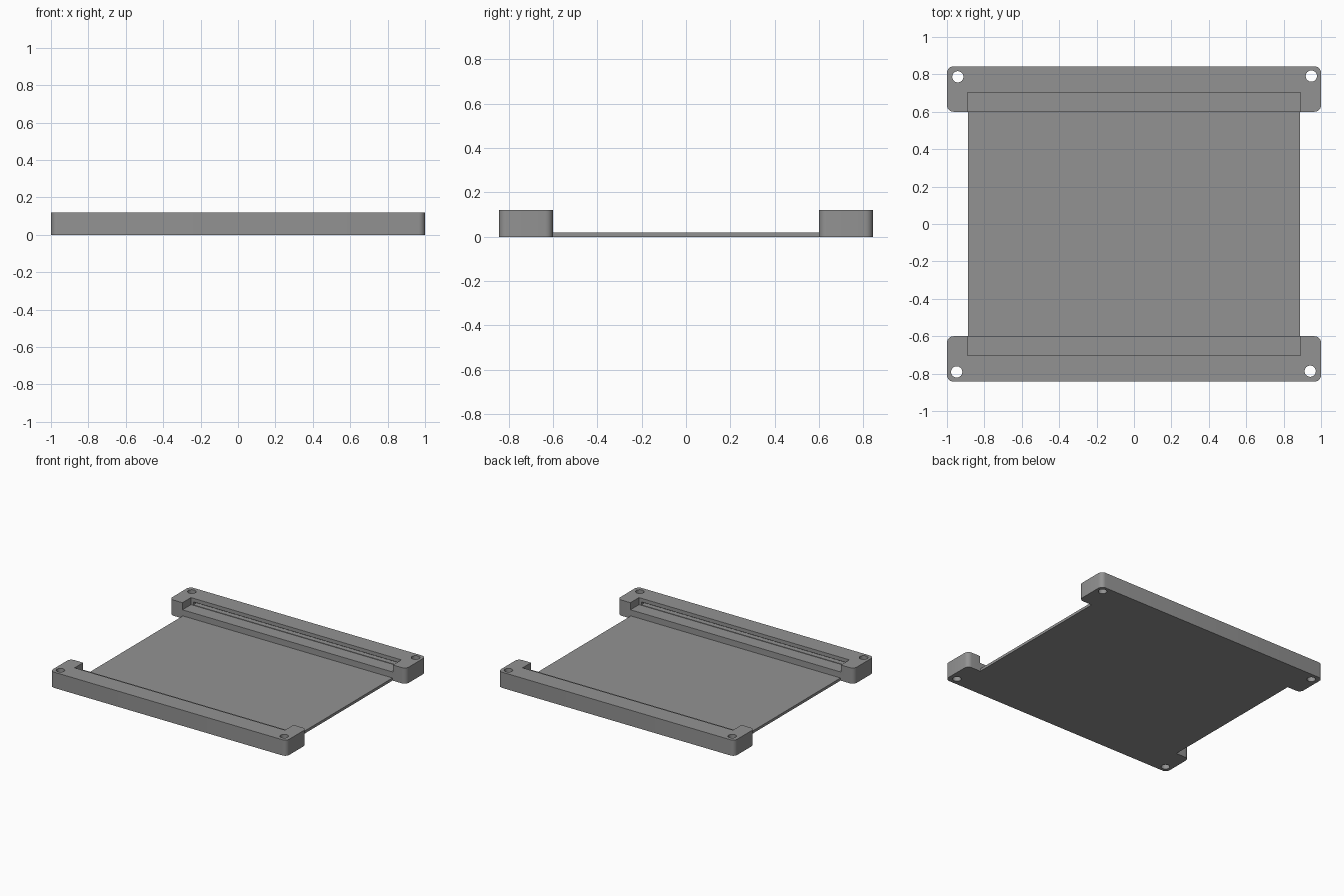
import bpy, bmesh, math
from mathutils import Matrix

if "Cube" in bpy.data.objects:
    bpy.data.objects.remove(bpy.data.objects["Cube"])

grey = bpy.data.materials.new("grey_plastic")
grey.diffuse_color = (0.29, 0.29, 0.29, 1)
grey.use_nodes = True
grey.node_tree.nodes["Principled BSDF"].inputs["Base Color"].default_value = grey.diffuse_color


def finish(name, bm):
    bmesh.ops.recalc_face_normals(bm, faces=bm.faces)
    mesh = bpy.data.meshes.new(name)
    bm.to_mesh(mesh)
    bm.free()
    mesh.materials.append(grey)
    obj = bpy.data.objects.new(name, mesh)
    bpy.context.collection.objects.link(obj)
    return obj


def box(name, x, y, z):
    """Box from (min, max) pairs."""
    bm = bmesh.new()
    bmesh.ops.create_cube(bm, size=1)
    for v in bm.verts:
        v.co = [r[0] if c < 0 else r[1] for c, r in zip(v.co, (x, y, z))]
    return finish(name, bm)


def rounded_slab(name, x, y, z, radius, steps=6):
    """Box with rounded vertical corners."""
    pts = []
    corners = ((x[1], y[1], 1, 1), (x[0], y[1], -1, 1),
               (x[0], y[0], -1, -1), (x[1], y[0], 1, -1))
    for i, (cx, cy, sx, sy) in enumerate(corners):
        for k in range(steps + 1):
            a = math.pi / 2 * (i + k / steps)
            pts.append((cx - sx * radius + radius * math.cos(a),
                        cy - sy * radius + radius * math.sin(a), z[0]))
    bm = bmesh.new()
    face = bm.faces.new([bm.verts.new(p) for p in pts])
    ext = bmesh.ops.extrude_face_region(bm, geom=[face])
    for v in ext["geom"]:
        if isinstance(v, bmesh.types.BMVert):
            v.co.z = z[1]
    return finish(name, bm)


def peg(name, x, y, radius):
    bm = bmesh.new()
    bmesh.ops.create_cone(bm, cap_ends=True, segments=32, radius1=radius, radius2=radius,
                          depth=0.4, matrix=Matrix.Translation((x, y, 0.06)))
    return finish(name, bm)


def cut(obj, cutter):
    mod = obj.modifiers.new("cut", "BOOLEAN")
    mod.operation, mod.solver, mod.object = "DIFFERENCE", "EXACT", cutter
    bpy.context.view_layer.objects.active = obj
    bpy.ops.object.modifier_apply(modifier=mod.name)
    bpy.data.objects.remove(cutter)


# Thin base sheet between the two rails
box("base_sheet", (-0.887, 0.887), (-0.6, 0.6), (0, 0.02))

# End rail with stepped ledge, long slot in the step, and two screw holes
back = rounded_slab("back_rail", (-1, 1), (0.6, 0.843), (0, 0.12), 0.035)
cut(back, box("ledge_cutter", (-0.89, 0.89), (0.5, 0.703), (0.066, 0.2)))
cut(back, box("slot_cutter", (-0.87, 0.87), (0.66, 0.74), (0.07, 0.092)))
for x, y in ((-0.942, 0.787), (0.948, 0.791)):
    cut(back, peg("hole_cutter", x, y, 0.03))

# Opposite rail is the same part turned half way round
front = bpy.data.objects.new("front_rail", back.data.copy())
bpy.context.collection.objects.link(front)
front.data.transform(Matrix.Rotation(math.pi, 4, "Z"))

for rail in (back, front):
    bpy.ops.object.select_all(action="DESELECT")
    rail.select_set(True)
    bpy.context.view_layer.objects.active = rail
    bpy.ops.object.shade_smooth_by_angle(angle=math.radians(30))
